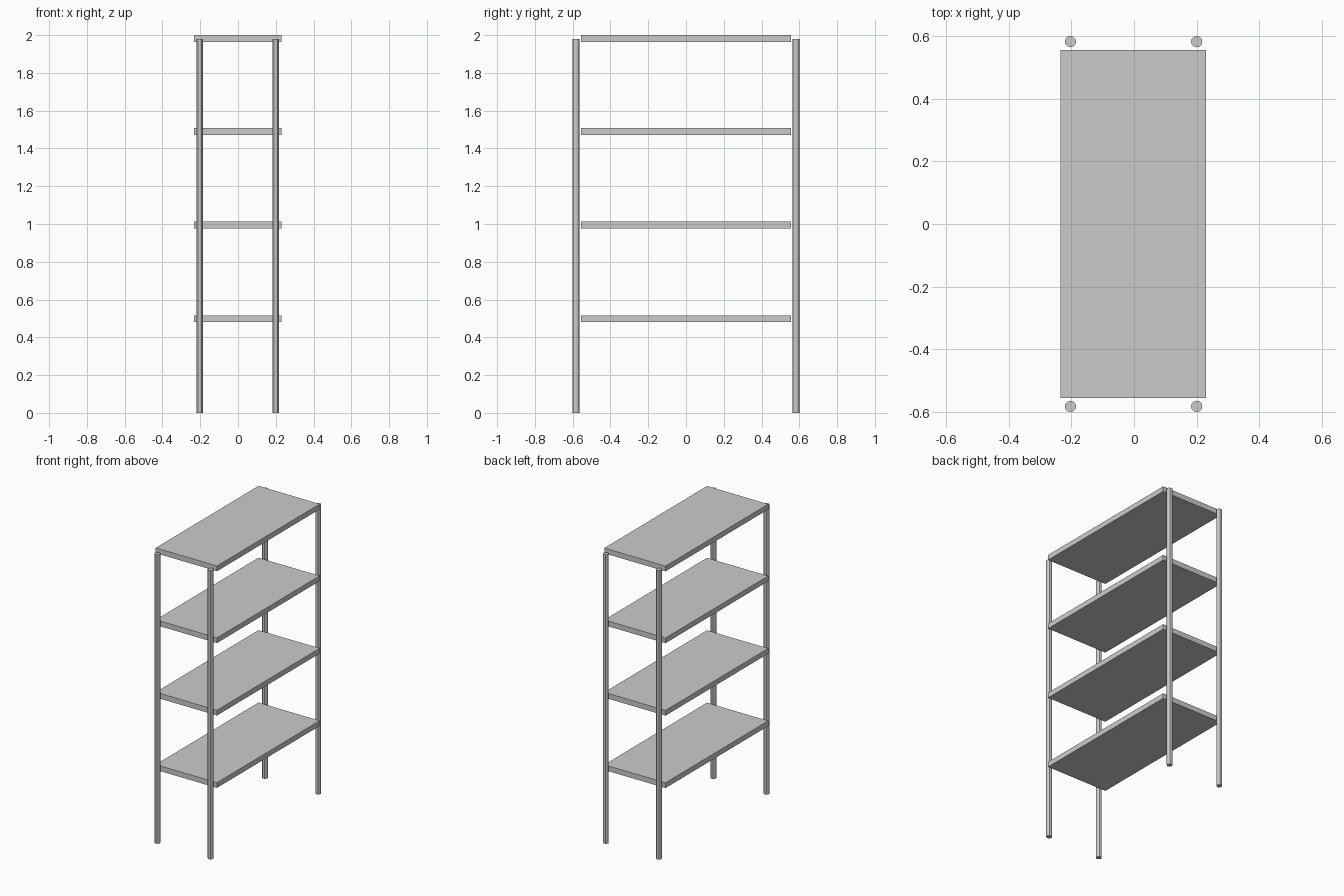
import bpy

default = bpy.data.objects.get("Cube")
if default:
    bpy.data.objects.remove(default, do_unlink=True)

# One plain grey for the whole rack
grey = bpy.data.materials.new("plain_grey")
grey.use_nodes = True
colour = (0.6, 0.6, 0.6, 1)
grey.diffuse_color = colour
grey.node_tree.nodes["Principled BSDF"].inputs["Base Color"].default_value = colour


def finish(name):
    obj = bpy.context.object
    obj.name = name
    obj.data.materials.append(grey)
    return obj


# Four flat shelves, evenly spaced
SHELF_SIZE = (0.464, 1.112, 0.036)
for name, top in (("bottom", 0.516), ("lower", 1.012), ("upper", 1.508), ("top", 2.0)):
    bpy.ops.mesh.primitive_cube_add(size=1, location=(-0.002, 0, top - SHELF_SIZE[2] / 2))
    shelf = finish(name + "_shelf")
    shelf.scale = SHELF_SIZE
    bpy.ops.object.transform_apply(location=False, rotation=False, scale=True)

# Four round posts standing just beyond the shelf ends
POST_HEIGHT = 1.98
for end, y in (("front", -0.582), ("back", 0.582)):
    for side, x in (("right", -0.203), ("left", 0.2)):
        bpy.ops.mesh.primitive_cylinder_add(vertices=12, radius=0.018, depth=POST_HEIGHT,
                                            location=(x, y, POST_HEIGHT / 2))
        finish(f"{end}_{side}_post")
        bpy.ops.object.shade_smooth_by_angle()
